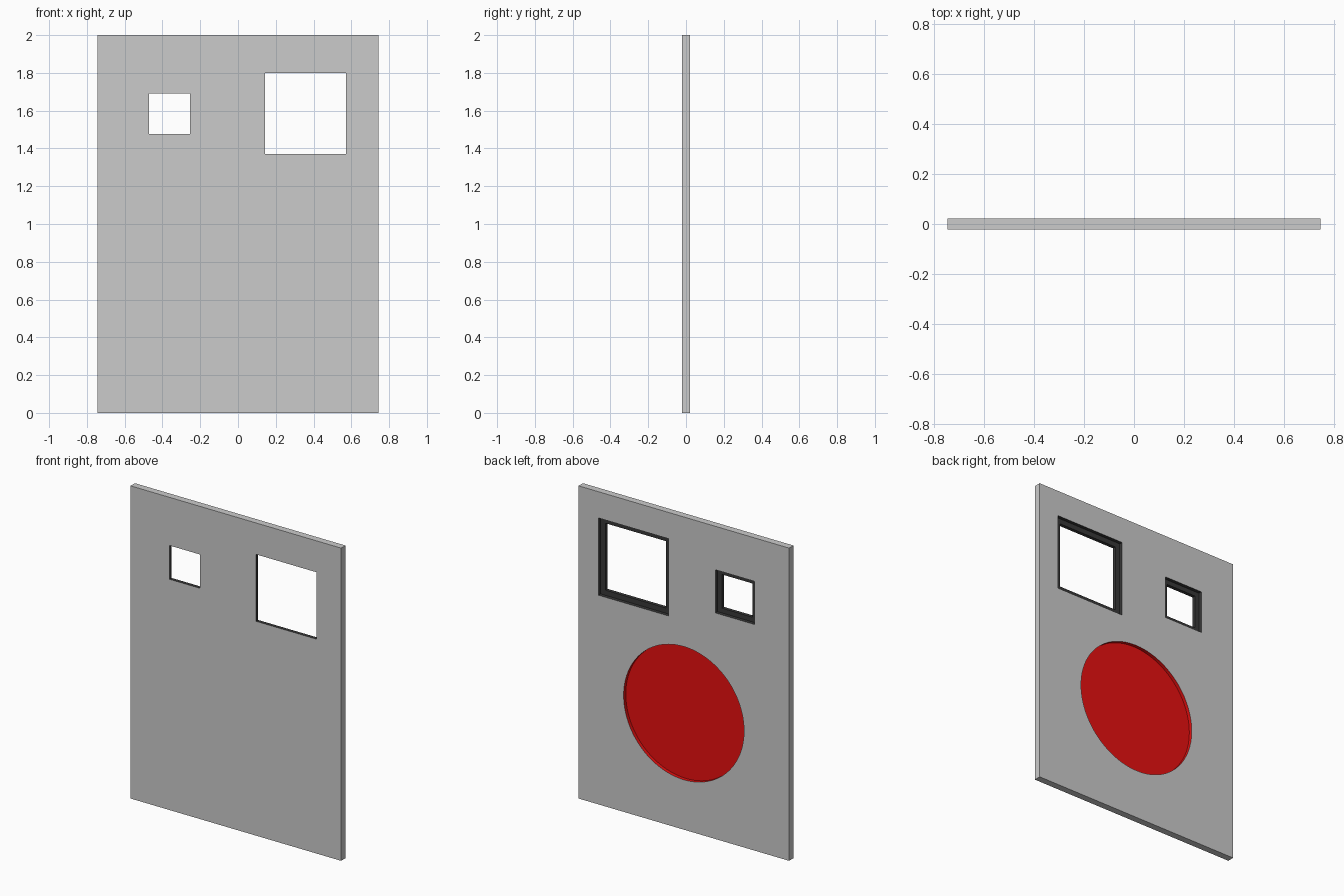
import bpy, math

if "Cube" in bpy.data.objects:
    bpy.data.objects.remove(bpy.data.objects["Cube"])

W, H, T = 0.745, 2.0, 0.022      # half width, height, half thickness
STEP = 0.0                       # y depth of the recess floors


def material(name, rgb):
    m = bpy.data.materials.new(name)
    m.diffuse_color = (*rgb, 1)
    m.use_nodes = True
    m.node_tree.nodes["Principled BSDF"].inputs["Base Color"].default_value = m.diffuse_color
    return m


def box(name, x0, x1, y0, y1, z0, z1):
    bpy.ops.mesh.primitive_cube_add(
        size=1, location=((x0 + x1) / 2, (y0 + y1) / 2, (z0 + z1) / 2))
    ob = bpy.context.object
    ob.name = name
    ob.scale = (x1 - x0, y1 - y0, z1 - z0)
    bpy.ops.object.transform_apply(location=True, rotation=True, scale=True)
    return ob


def cut(target, cutter):
    mod = target.modifiers.new("cut", 'BOOLEAN')
    mod.operation = 'DIFFERENCE'
    mod.solver = 'EXACT'
    mod.object = cutter
    bpy.context.view_layer.objects.active = target
    bpy.ops.object.modifier_apply(modifier=mod.name)
    bpy.data.objects.remove(cutter)


# Main panel
panel = box("panel", -W, W, -T, T, 0, H)

# Square windows: through opening plus a wider rebate on the back
for cx, cz, half, border in ((0.357, 1.585, 0.214, 0.033),
                             (-0.362, 1.584, 0.108, 0.030)):
    o = half + border
    cut(panel, box("opening_cutter", cx - half, cx + half, -0.1, 0.1, cz - half, cz + half))
    cut(panel, box("rebate_cutter", cx - o, cx + o, STEP, 0.1, cz - o, cz + o))

# Round recess on the back
bpy.ops.mesh.primitive_cylinder_add(
    vertices=96, radius=0.426, depth=0.1, location=(0, STEP + 0.05, 0.745),
    rotation=(math.pi / 2, 0, 0))
cut(panel, bpy.context.object)

# Colours: dark window linings, red round recess
me = panel.data
me.materials.clear()
me.materials.append(material("grey", (0.8, 0.8, 0.8)))
me.materials.append(material("dark_lining", (0.04, 0.04, 0.04)))
me.materials.append(material("red_recess", (0.8, 0.005, 0.005)))
for p in me.polygons:
    x, y, z = p.center
    inside = abs(y) < T - 0.001 and abs(x) < W - 0.01 and 0.01 < z < H - 0.01
    p.material_index = (2 if z < 1.25 else 1) if inside else 0

bpy.ops.object.select_all(action='DESELECT')
panel.select_set(True)
bpy.context.view_layer.objects.active = panel
bpy.ops.object.shade_smooth_by_angle(angle=math.radians(30))
